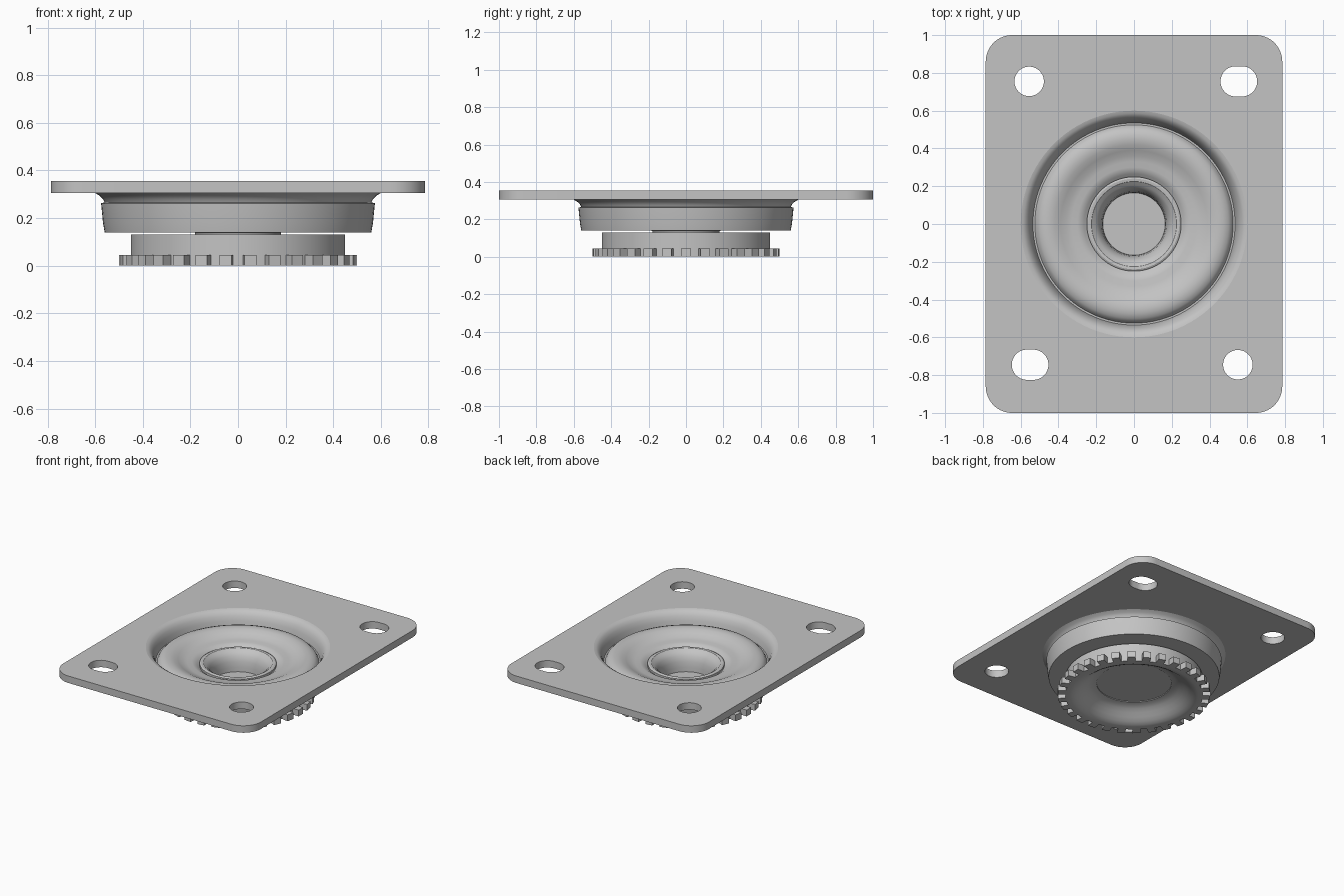
import bpy, bmesh, math
from mathutils import Matrix

if "Cube" in bpy.data.objects:
    bpy.data.objects.remove(bpy.data.objects["Cube"], do_unlink=True)

steel = bpy.data.materials.new("grey steel")
steel.use_nodes = True
steel.diffuse_color = (0.55, 0.55, 0.55, 1)
steel.node_tree.nodes["Principled BSDF"].inputs["Base Color"].default_value = (0.55, 0.55, 0.55, 1)


def add_object(name, mesh):
    obj = bpy.data.objects.new(name, mesh)
    bpy.context.collection.objects.link(obj)
    mesh.materials.clear()
    mesh.materials.append(steel)
    bpy.ops.object.select_all(action='DESELECT')
    obj.select_set(True)
    bpy.context.view_layer.objects.active = obj
    bpy.ops.object.shade_smooth_by_angle(angle=math.radians(32))
    return obj


def finish(name, bm):
    bmesh.ops.recalc_face_normals(bm, faces=bm.faces)
    mesh = bpy.data.meshes.new(name)
    bm.to_mesh(mesh)
    bm.free()
    return add_object(name, mesh)


def lathe(name, profile, closed=False, steps=96):
    """Turn a (radius, height) profile about the z axis."""
    bm = bmesh.new()
    verts = [bm.verts.new((r, 0, z)) for r, z in profile]
    pairs = list(zip(verts, verts[1:]))
    if closed:
        pairs.append((verts[-1], verts[0]))
    edges = [bm.edges.new(p) for p in pairs]
    bmesh.ops.spin(bm, geom=verts + edges, cent=(0, 0, 0), axis=(0, 0, 1),
                   angle=math.tau, steps=steps)
    bmesh.ops.remove_doubles(bm, verts=bm.verts, dist=0.0001)
    return finish(name, bm)


def rounded(cx, cy, half_x, half_y, radius, steps=16):
    """Outline of a rectangle with round corners; also makes circles and slots."""
    points = []
    for quarter, (sx, sy) in enumerate([(1, 1), (-1, 1), (-1, -1), (1, -1)]):
        for i in range(steps + 1):
            a = (quarter + i / steps) * math.pi / 2
            p = (cx + sx * (half_x - radius) + radius * math.cos(a),
                 cy + sy * (half_y - radius) + radius * math.sin(a))
            if not points or math.dist(p, points[-1]) > 0.0001:
                points.append(p)
    if math.dist(points[0], points[-1]) < 0.0001:
        points.pop()
    return points


# Mounting plate with bolt holes, slots and the opening for the bowl
outlines = [rounded(0, 0, 0.785, 1, 0.14), rounded(0, 0, 0.6, 0.6, 0.6, 24)]
for x, y in [(-0.555, 0.755), (0.55, -0.745)]:
    outlines.append(rounded(x, y, 0.078, 0.078, 0.078))
    outlines.append(rounded(-x, y, 0.097, 0.08, 0.08))
curve = bpy.data.curves.new("plate_outline", 'CURVE')
curve.dimensions = '2D'
curve.fill_mode = 'BOTH'
curve.extrude = 0.025
for outline in outlines:
    spline = curve.splines.new('POLY')
    spline.points.add(len(outline) - 1)
    for point, (x, y) in zip(spline.points, outline):
        point.co = (x, y, 0, 1)
    spline.use_cyclic_u = True
helper = bpy.data.objects.new("plate_outline", curve)
bpy.context.collection.objects.link(helper)
bpy.context.view_layer.update()
plate_mesh = bpy.data.meshes.new_from_object(
    helper.evaluated_get(bpy.context.evaluated_depsgraph_get()))
bpy.data.objects.remove(helper, do_unlink=True)
plate_mesh.transform(Matrix.Translation((0, 0, 0.33)))
bm = bmesh.new()
bm.from_mesh(plate_mesh)
bmesh.ops.remove_doubles(bm, verts=bm.verts, dist=0.0001)
finish("mounting_plate", bm)

# Pressed bowl: flare, groove, raised ball race, and skirt underneath
lathe("bearing_bowl", [
    (0.6, 0.355), (0.585, 0.351), (0.57, 0.341), (0.555, 0.32), (0.543, 0.29),
    (0.535, 0.25), (0.525, 0.25), (0.515, 0.268), (0.5, 0.282), (0.475, 0.291),
    (0.45, 0.293), (0.42, 0.288), (0.39, 0.274), (0.36, 0.26), (0.33, 0.253),
    (0.3, 0.251), (0.28, 0.246), (0.265, 0.236), (0.25, 0.225),
    (0.24, 0.14), (0.56, 0.14), (0.567, 0.18), (0.575, 0.262), (0.56, 0.266),
    (0.567, 0.28), (0.58, 0.293), (0.6, 0.305)], closed=True)

# Central hub: rolled collar and tapering bore with a closed floor
lathe("hub_collar", [
    (0, 0.1), (0.165, 0.1), (0.167, 0.13), (0.172, 0.17), (0.185, 0.205),
    (0.205, 0.23), (0.22, 0.238), (0.225, 0.243), (0.24, 0.245), (0.25, 0.24),
    (0.25, 0.15), (0.18, 0.138), (0.18, 0.096), (0, 0.096)])

# Lower swivel disc with a dished underside
lathe("swivel_disc", [
    (0.175, 0.13), (0.45, 0.13), (0.45, 0), (0.42, 0), (0.4, 0.004),
    (0.375, 0.016), (0.35, 0.034), (0.325, 0.054), (0.3, 0.071), (0.275, 0.083),
    (0.245, 0.088), (0.245, 0.093), (0, 0.093), (0, 0.098), (0.175, 0.098)],
    closed=True)

# Ring of locking teeth around the disc
bm = bmesh.new()
count = 30
for i in range(count):
    matrix = (Matrix.Rotation(math.tau * i / count, 4, 'Z')
              @ Matrix.Translation((0.468, 0, 0.0225))
              @ Matrix.Diagonal((0.064, 0.052, 0.045, 1)))
    bmesh.ops.create_cube(bm, size=1, matrix=matrix)
finish("locking_teeth", bm)
